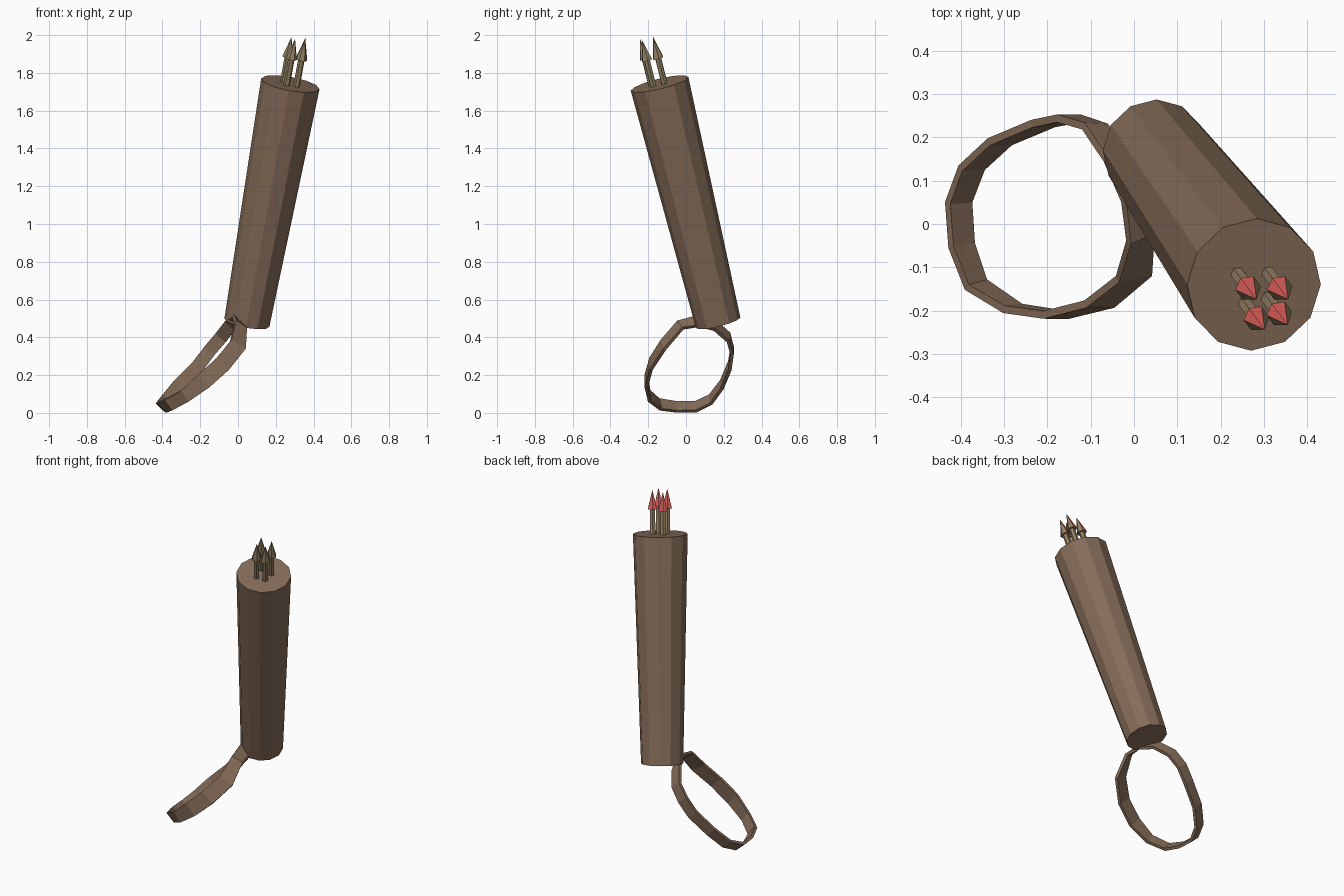
import bpy, bmesh, math
from mathutils import Vector

if "Cube" in bpy.data.objects:
    bpy.data.objects.remove(bpy.data.objects["Cube"])


def material(name, rgb):
    m = bpy.data.materials.new(name)
    m.diffuse_color = (*rgb, 1)
    m.use_nodes = True
    m.node_tree.nodes["Principled BSDF"].inputs["Base Color"].default_value = m.diffuse_color
    return m


leather = material("brown leather", (0.235, 0.15, 0.098))
wood = material("tan wood", (0.30, 0.225, 0.13))
red = material("red paint", (0.68, 0.11, 0.10))

AXIS = Vector((0.23, -0.31, 1.265)).normalized()


def make_object(name, bm, mats):
    bmesh.ops.recalc_face_normals(bm, faces=bm.faces)
    mesh = bpy.data.meshes.new(name)
    bm.to_mesh(mesh)
    bm.free()
    for m in mats:
        mesh.materials.append(m)
    ob = bpy.data.objects.new(name, mesh)
    bpy.context.collection.objects.link(ob)
    return ob


def tapered(name, base, top, r0, r1, sides, hint, mats):
    """Tapered prism between two points; one corner faces the hint direction."""
    base, top = Vector(base), Vector(top)
    axis = (top - base).normalized()
    u = (hint - axis * hint.dot(axis)).normalized()
    v = axis.cross(u)
    bm = bmesh.new()

    def ring(c, r):
        if r == 0:
            return [bm.verts.new(c)] * sides
        angles = [2 * math.pi * i / sides for i in range(sides)]
        return [bm.verts.new(c + r * (math.cos(a) * u + math.sin(a) * v)) for a in angles]

    lo, hi = ring(base, r0), ring(top, r1)
    bm.faces.new(lo[::-1])
    if r1:
        bm.faces.new(hi)
    for i in range(sides):
        j = (i + 1) % sides
        bm.faces.new((lo[i], lo[j], hi[j], hi[i]) if r1 else (lo[i], lo[j], hi[0]))
    return make_object(name, bm, mats)


# Quiver body: long twelve-sided tapered tube with closed ends
tapered("quiver_body", (0.047, 0.17, 0.478), (0.277, -0.14, 1.742),
        0.121, 0.157, 12, Vector((0, 1, 0)), [leather])

# Arrows: thin shafts with pointed heads, the rear head facets painted
BACK = Vector((-0.6, 0.8, 0))
tips = [(0.283, -0.174, 1.99), (0.356, -0.174, 1.985),
        (0.302, -0.244, 1.98), (0.355, -0.233, 1.975)]
for n, tip in enumerate(tips, 1):
    tip = Vector(tip)
    neck = tip - AXIS * 0.112
    tapered(f"arrow_shaft_{n}", tip - AXIS * 0.30, neck, 0.017, 0.017, 6, BACK, [wood])
    head = tapered(f"arrow_head_{n}", neck, tip, 0.03, 0, 6, BACK, [wood, red])
    for p in head.data.polygons:
        if len(p.vertices) == 3 and p.normal.dot(BACK) > 0.6:
            p.material_index = 1

# Carrying strap: flat band swept round a slanted, slightly bowed loop
path = [Vector(p) for p in (
    (0.0, 0.06, 0.485), (0.015, -0.03, 0.465), (0.0, -0.12, 0.36),
    (-0.08, -0.185, 0.26), (-0.18, -0.21, 0.17), (-0.28, -0.195, 0.09),
    (-0.365, -0.14, 0.045), (-0.398, -0.05, 0.032), (-0.405, 0.05, 0.032),
    (-0.375, 0.13, 0.07), (-0.31, 0.19, 0.15), (-0.21, 0.232, 0.25),
    (-0.15, 0.244, 0.33), (-0.09, 0.225, 0.40), (-0.04, 0.15, 0.465))]
LOOP_AXIS = Vector((0.72, 0, -0.69))
bm = bmesh.new()
rings = []
count = len(path)
for i, p in enumerate(path):
    tangent = (path[(i + 1) % count] - path[i - 1]).normalized()
    across = (LOOP_AXIS - tangent * LOOP_AXIS.dot(tangent)).normalized()
    out = tangent.cross(across)
    half = 0.045 if 2 <= i <= 4 else 0.035
    rings.append([bm.verts.new(p + across * half * a + out * 0.009 * b)
                  for a, b in ((1, 1), (1, -1), (-1, -1), (-1, 1))])
for i in range(count):
    a, b = rings[i], rings[(i + 1) % count]
    for k in range(4):
        m = (k + 1) % 4
        bm.faces.new((a[k], a[m], b[m], b[k]))
make_object("carrying_strap", bm, [leather])
